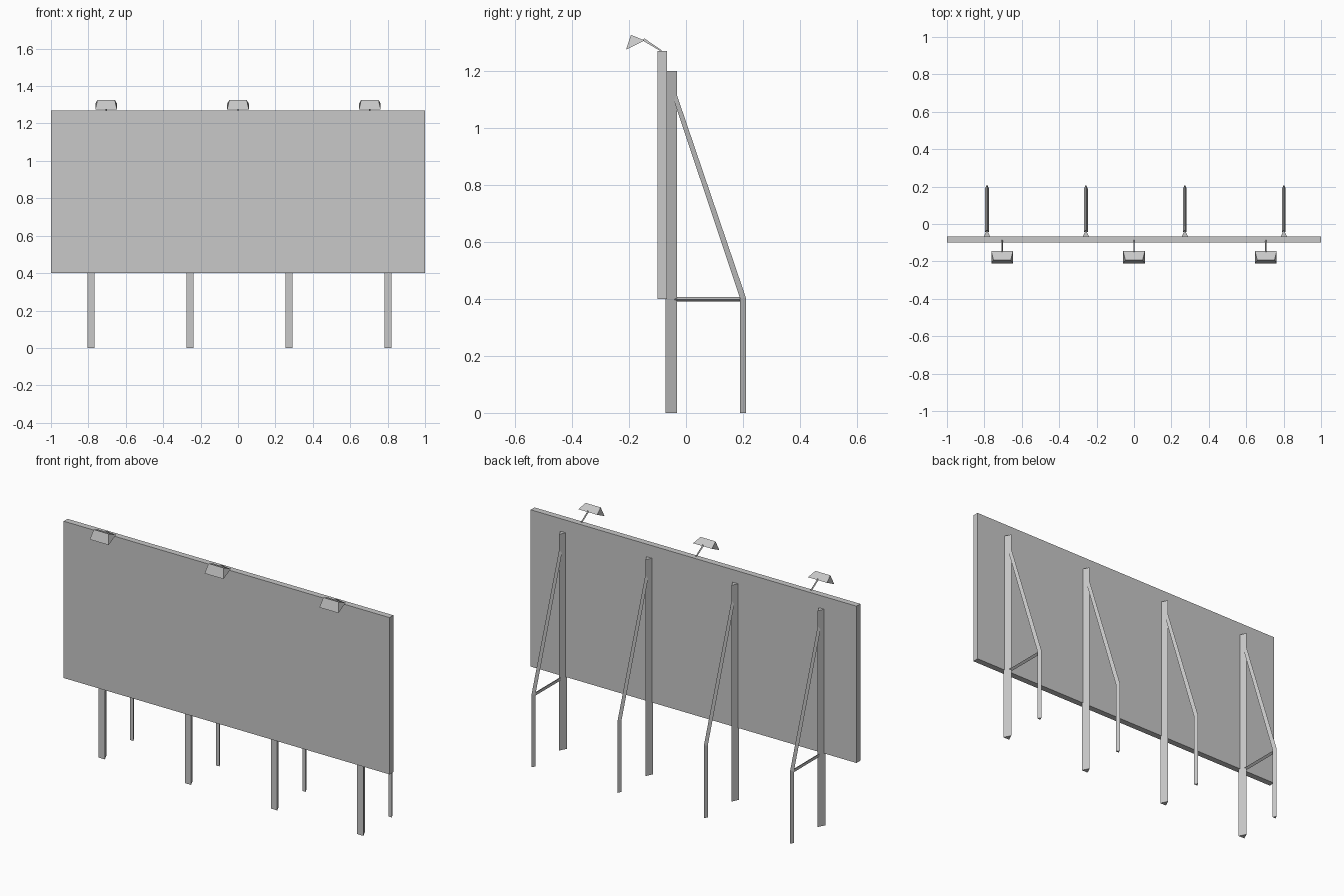
import bpy
import bmesh

cube = bpy.data.objects.get("Cube")
if cube:
    bpy.data.objects.remove(cube, do_unlink=True)

# One painted-metal grey for everything
GREY = (0.58, 0.58, 0.58, 1.0)
metal = bpy.data.materials.new("plain grey")
metal.use_nodes = True
metal.diffuse_color = GREY
metal.node_tree.nodes["Principled BSDF"].inputs["Base Color"].default_value = GREY


def finish(name, bm):
    """Turn a bmesh into a flat-shaded object."""
    bmesh.ops.recalc_face_normals(bm, faces=bm.faces)
    mesh = bpy.data.meshes.new(name)
    bm.to_mesh(mesh)
    bm.free()
    mesh.materials.append(metal)
    obj = bpy.data.objects.new(name, mesh)
    bpy.context.collection.objects.link(obj)
    return obj


def loft(name, rings):
    """Skin a run of matching rings and cap both ends."""
    bm = bmesh.new()
    loops = [[bm.verts.new(p) for p in ring] for ring in rings]
    n = len(loops[0])
    for a, b in zip(loops, loops[1:]):
        for i in range(n):
            j = (i + 1) % n
            bm.faces.new((a[i], a[j], b[j], b[i]))
    bm.faces.new(loops[0])
    bm.faces.new(loops[-1])
    return finish(name, bm)


def tri_bar(name, x, half, stations):
    """Three-sided bar: flat edge pair at (y, z), apex at a second (y, z)."""
    return loft(name, [[(x - half, *flat), (x + half, *flat), (x, *apex)]
                       for flat, apex in stations])


def box(name, low, high):
    (x0, y0, z0), (x1, y1, z1) = low, high
    return loft(name, [[(x0, y0, z), (x1, y0, z), (x1, y1, z), (x0, y1, z)]
                       for z in (z0, z1)])


# Display panel
box("panel", (-1, -0.1, 0.4), (1, -0.066, 1.27))

# Posts, and bent rear struts that lean up to them
for i in range(4):
    x = -0.786 + 0.529 * i
    tri_bar(f"post_{i + 1}", x, 0.019,
            [((-0.072, z), (-0.032, z)) for z in (0, 1.2)])
    tri_bar(f"rear_strut_{i + 1}", x, 0.01,
            [((0.19, 0), (0.21, 0)),
             ((0.19, 0.4), (0.21, 0.404)),
             ((-0.042, 1.095), (-0.032, 1.115))])
    # Only the outer pairs have a level tie bar
    if i in (0, 3):
        loft(f"tie_bar_{i + 1}",
             [[(x - 0.007, y, 0.39), (x - 0.007, y, 0.406), (x + 0.007, y, 0.398)]
              for y in (-0.04, 0.195)])

# Lamps: hipped hood on a thin arm
for i, x in enumerate((-0.705, 0, 0.705)):
    bm = bmesh.new()
    edges = [(0.058, -0.21, 1.274), (0.046, -0.193, 1.326), (0.058, -0.145, 1.306)]
    pairs = [[bm.verts.new((x + s * h, y, z)) for s in (-1, 1)] for h, y, z in edges]
    for k in range(3):
        a, b = pairs[k], pairs[(k + 1) % 3]
        bm.faces.new((a[0], a[1], b[1], b[0]))
    for side in (0, 1):
        bm.faces.new([p[side] for p in pairs])
    finish(f"lamp_hood_{i + 1}", bm)
    tri_bar(f"lamp_arm_{i + 1}", x, 0.004,
            [((-0.083, 1.265), (-0.087, 1.273)),
             ((-0.152, 1.306), (-0.147, 1.314))])
